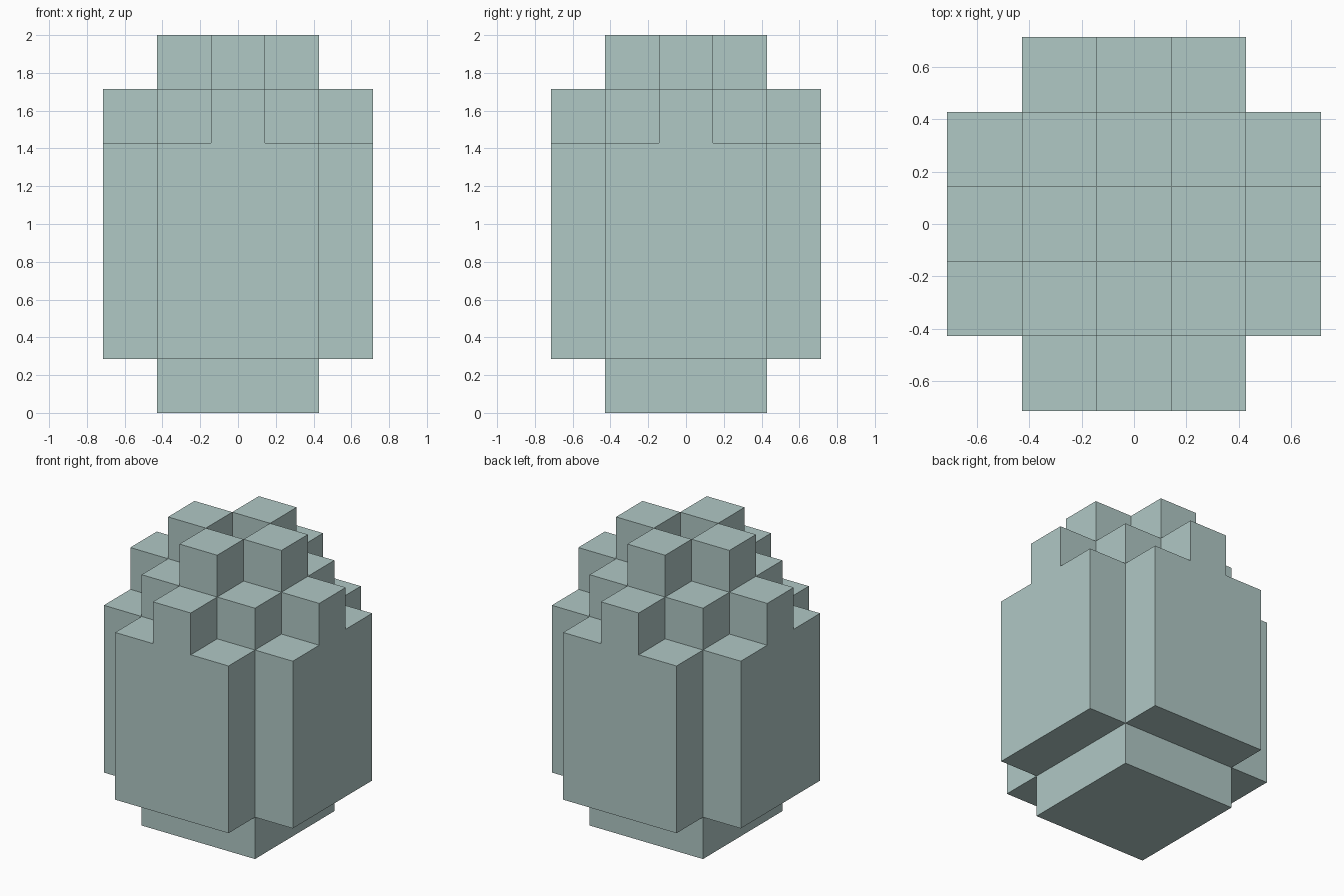
import bpy, bmesh, math
from mathutils import Vector

if "Cube" in bpy.data.objects:
    bpy.data.objects.remove(bpy.data.objects["Cube"])

U = 2 / 7  # edge of one cube cell; the model is 5 x 5 x 7 cells

# Pale grey-green colour
mat = bpy.data.materials.new("pale_grey_green")
mat.diffuse_color = (0.434, 0.578, 0.558, 1)
mat.use_nodes = True
mat.node_tree.nodes["Principled BSDF"].inputs["Base Color"].default_value = mat.diffuse_color


def filled(x, y, z):
    """Rule for which cells are solid."""
    ax, ay = abs(x), abs(y)
    core = max(ax, ay) <= 1                      # 3 x 3 middle
    plus = max(ax, ay) <= 2 and ax + ay < 4      # 5 x 5 without corners
    odd = (x + y) % 2 == 1
    if z == 0:
        return core                              # foot
    if 1 <= z <= 4:
        return plus                              # body
    if z == 5:
        return core or (plus and not odd)        # notched shoulder
    if z == 6:
        return core and odd                      # checkered crown
    return False


def add_face(bm, cell, n):
    """Add the square on the side of a cell facing n."""
    n = Vector(n)
    a = Vector((n.y, n.z, n.x))
    b = n.cross(a)
    c = Vector((cell[0], cell[1], cell[2] + 0.5)) + n / 2
    corners = [(-1, -1), (1, -1), (1, 1), (-1, 1)]
    bm.faces.new([bm.verts.new((c + a * i / 2 + b * j / 2) * U) for i, j in corners])


DIRS = [(1, 0, 0), (-1, 0, 0), (0, 1, 0), (0, -1, 0), (0, 0, 1), (0, 0, -1)]

# Outer skin of all solid cells, with flat areas merged
bm = bmesh.new()
for x in range(-2, 3):
    for y in range(-2, 3):
        for z in range(7):
            if filled(x, y, z):
                for d in DIRS:
                    if not filled(x + d[0], y + d[1], z + d[2]):
                        add_face(bm, (x, y, z), d)
bmesh.ops.remove_doubles(bm, verts=bm.verts, dist=1e-4)
bmesh.ops.dissolve_limit(bm, angle_limit=math.radians(1), verts=bm.verts, edges=bm.edges)

mesh = bpy.data.meshes.new("stepped_block_body")
bm.to_mesh(mesh)
bm.free()
mesh.materials.append(mat)
obj = bpy.data.objects.new("stepped_block_body", mesh)
bpy.context.collection.objects.link(obj)
